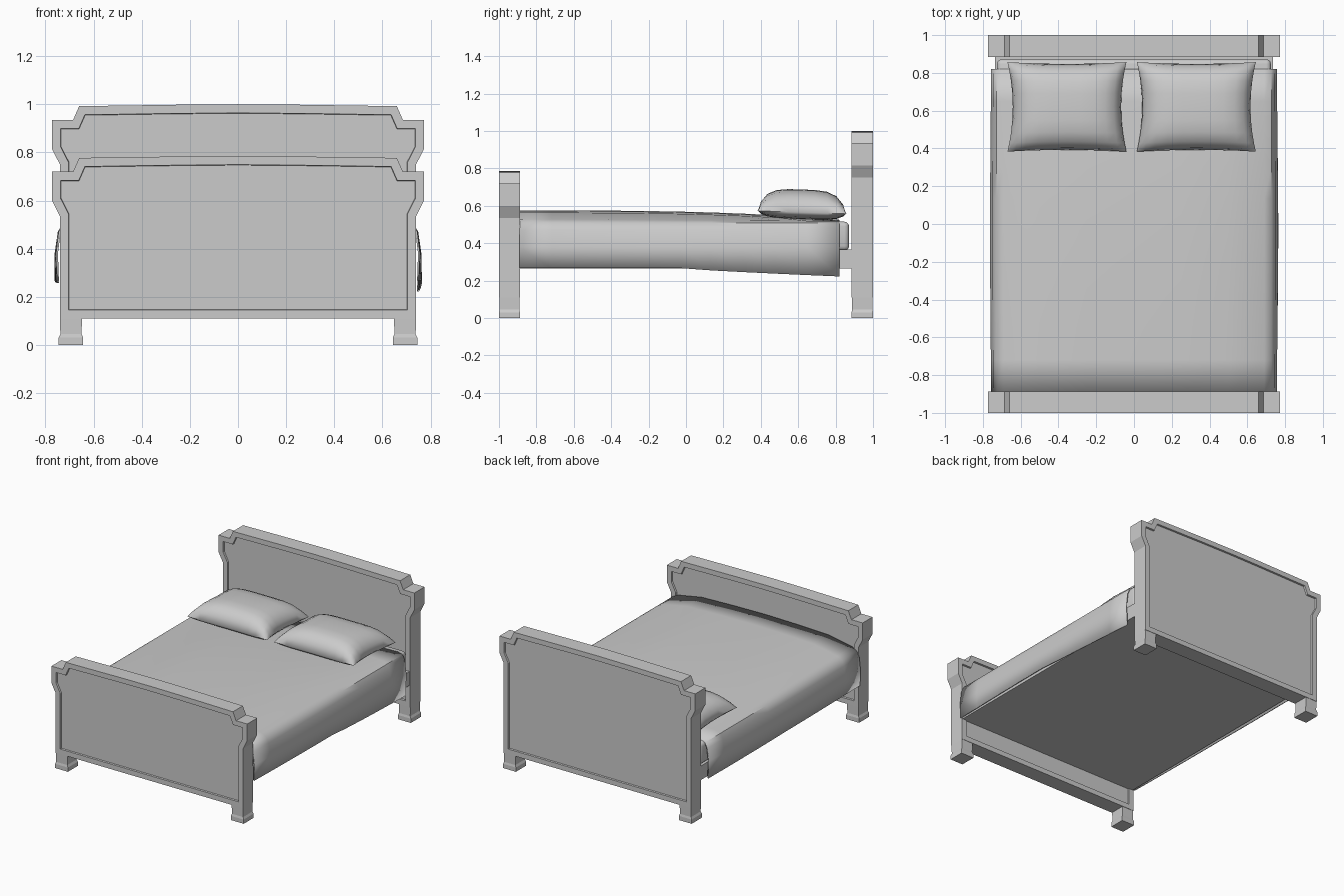
import bpy, bmesh, math

if "Cube" in bpy.data.objects:
    bpy.data.objects.remove(bpy.data.objects["Cube"], do_unlink=True)

grey = bpy.data.materials.new("light_grey")
grey.use_nodes = True
grey.diffuse_color = (0.6, 0.6, 0.6, 1)
grey.node_tree.nodes["Principled BSDF"].inputs["Base Color"].default_value = (0.6, 0.6, 0.6, 1)


def finish(bm, name, smooth=None):
    bmesh.ops.recalc_face_normals(bm, faces=bm.faces)
    mesh = bpy.data.meshes.new(name)
    bm.to_mesh(mesh)
    bm.free()
    mesh.materials.append(grey)
    obj = bpy.data.objects.new(name, mesh)
    bpy.context.collection.objects.link(obj)
    if smooth:
        bpy.ops.object.select_all(action='DESELECT')
        obj.select_set(True)
        bpy.context.view_layer.objects.active = obj
        bpy.ops.object.shade_smooth_by_angle(angle=math.radians(smooth))
    return obj


def box(name, low, high, bevel=0):
    bm = bmesh.new()
    bmesh.ops.create_cube(bm, size=1)
    for v in bm.verts:
        v.co = [h if c > 0 else l for c, l, h in zip(v.co, low, high)]
    if bevel:
        bmesh.ops.bevel(bm, geom=bm.edges[:], offset=bevel, segments=3,
                        profile=0.5, affect='EDGES')
    return finish(bm, name, 30 if bevel else None)


def loft(bm, rings):
    rows = [[bm.verts.new(p) for p in ring] for ring in rings]
    for a, b in zip(rows, rows[1:]):
        for i in range(len(a) - 1):
            bm.faces.new((a[i], a[i + 1], b[i + 1], b[i]))
    return rows


def board(name, y0, y1, top):
    # Stepped outline with a recessed panel on both faces
    half = [(0.74, 0.11), (0.74, top - 0.25), (0.773, top - 0.185), (0.773, top - 0.065),
            (0.685, top - 0.065), (0.66, top - 0.008), (0.25, top - 0.002)]
    outline = half + [(0, top)] + [(-x, z) for x, z in reversed(half)]
    bm = bmesh.new()
    face = bm.faces.new([bm.verts.new((x, y0, z)) for x, z in outline])
    out = bmesh.ops.extrude_face_region(bm, geom=[face], use_keep_orig=True)
    for v in out["geom"]:
        if isinstance(v, bmesh.types.BMVert):
            v.co.y = y1
    bmesh.ops.recalc_face_normals(bm, faces=bm.faces)
    panels = [f for f in bm.faces if abs(f.normal.y) > 0.9]
    bmesh.ops.inset_region(bm, faces=panels, thickness=0.036, use_even_offset=True)
    bmesh.ops.inset_region(bm, faces=panels, thickness=0.002, depth=-0.012,
                           use_even_offset=True)
    finish(bm, name)
    # Flared feet
    for side, sx in (("left", 1), ("right", -1)):
        bm = bmesh.new()
        rings = []
        for z, g in ((0, 0), (0.03, 0), (0.045, 0.007), (0.115, 0.005)):
            a, b = 0.643 + g, 0.745 - g
            c, d = y0 + g * 0.5, y1 - g * 0.5
            rings.append([(sx * a, c, z), (sx * b, c, z), (sx * b, d, z),
                          (sx * a, d, z), (sx * a, c, z)])
        rows = loft(bm, rings)
        bm.faces.new(rows[0][:4])
        bm.faces.new(rows[-1][:4])
        bmesh.ops.remove_doubles(bm, verts=bm.verts, dist=1e-5)
        finish(bm, f"{name}_{side}_foot")


board("footboard", -1.0, -0.888, 0.785)
board("headboard", 0.885, 1.0, 1.0)

# Base and mattress
box("bed_base", (-0.735, -0.895, 0.265), (0.735, 0.89, 0.365))
box("mattress", (-0.725, -0.895, 0.36), (0.725, 0.872, 0.515), 0.025)

# Draped blanket
bm = bmesh.new()
rings = []
for i in range(11):
    y = -0.89 + 1.71 * i / 10
    t = i / 10
    sag = 0.575 - 0.05 * t ** 3
    bulge = 0.012 * math.sin(math.pi * t)
    ring = []
    for s in (-1, 1):
        hem = 0.267 - (0.045 if s > 0 else 0.01) * max(0, min(1, 2 * t - 1)) ** 0.8
        half = [(0.752 + bulge * (1 if s > 0 else 0.8), hem), (0.756 + bulge * 0.5, 0.38),
                (0.745 + bulge * 0.3, 0.47), (0.727, 0.508), (0.69, 0.528 - 0.01 * t),
                (0.5, sag - 0.012), (0.25, sag - 0.004)]
        pts = [(s * x, y, z) for x, z in half]
        ring += pts + [(0, y, sag)] if s < 0 else pts[::-1]
    rings.append(ring)
loft(bm, rings)
blanket = finish(bm, "blanket", 40)
shell = blanket.modifiers.new("thickness", 'SOLIDIFY')
shell.thickness = 0.008
shell.offset = -1


# Pillows with pinched corners and hollow sides
def pillow(name, cx):
    bm = bmesh.new()
    nu, nv = 12, 10
    for s in (1, -1):
        rings = []
        for j in range(nv + 1):
            v = -math.cos(math.pi * j / nv)
            ring = []
            for i in range(nu + 1):
                u = -math.cos(math.pi * i / nu)
                puff = ((1 - u ** 4) * (1 - v ** 4)) ** 0.5
                x = cx + 0.315 * u * (1 - 0.09 * (1 - v * v))
                y = 0.62 + 0.237 * v * (1 - 0.04 * (1 - u * u))
                z = 0.565 - 0.008 * v + s * puff * (0.122 if s > 0 else 0.038)
                ring.append((x, y, z))
            rings.append(ring)
        loft(bm, rings)
    bmesh.ops.remove_doubles(bm, verts=bm.verts, dist=1e-4)
    finish(bm, name, 50)


pillow("left_pillow", 0.33)
pillow("right_pillow", -0.355)
